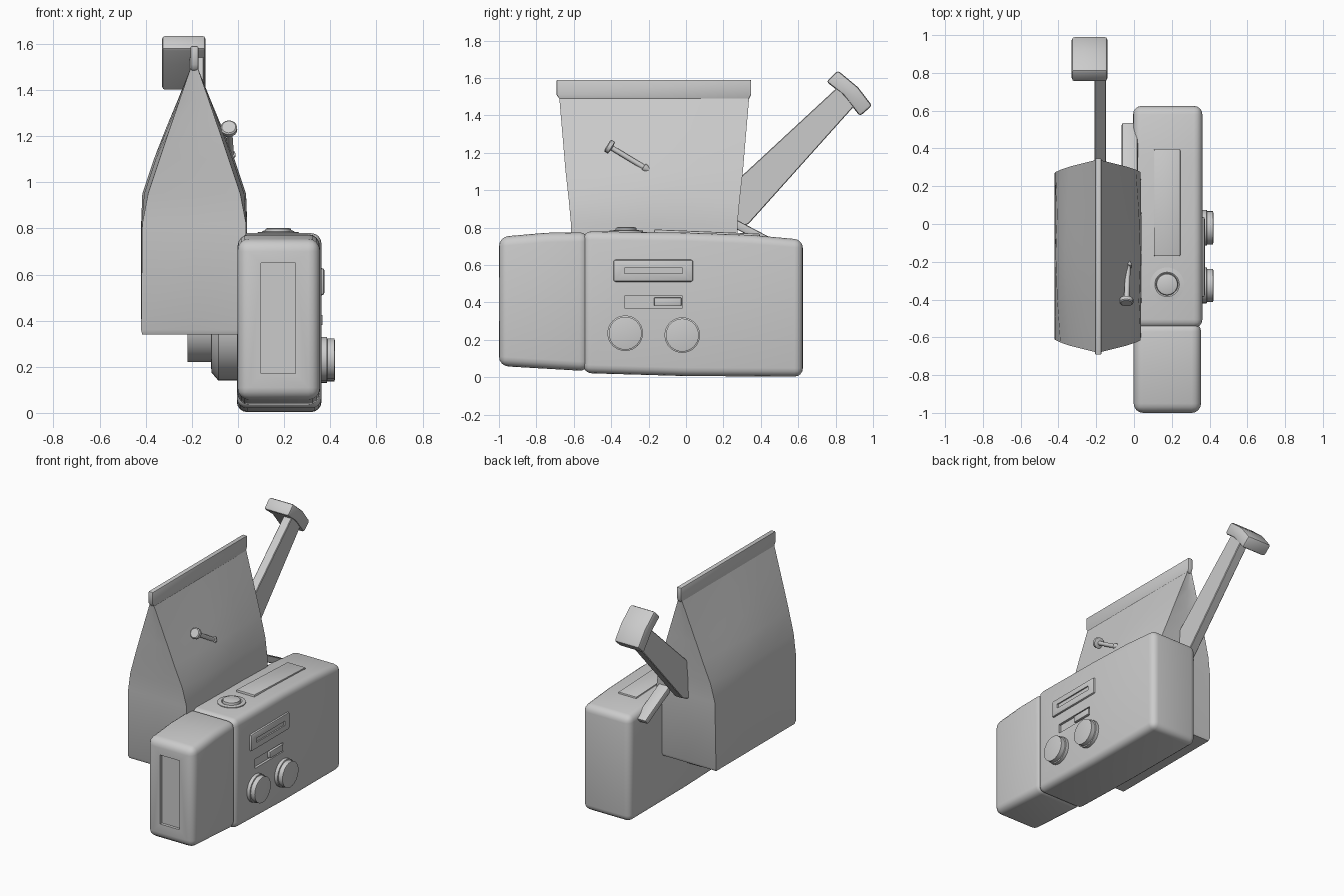
import bpy, bmesh, math
from mathutils import Vector, Matrix

if "Cube" in bpy.data.objects:
    bpy.data.objects.remove(bpy.data.objects["Cube"])


def finish(bm, name, bevel=0, segs=3, cuts=()):
    """Turn a bmesh into an object, bevel it, cut recesses, smooth it."""
    bmesh.ops.recalc_face_normals(bm, faces=bm.faces[:])
    me = bpy.data.meshes.new(name)
    bm.to_mesh(me)
    bm.free()
    ob = bpy.data.objects.new(name, me)
    bpy.context.collection.objects.link(ob)
    bpy.ops.object.select_all(action='DESELECT')
    bpy.context.view_layer.objects.active = ob
    ob.select_set(True)
    if bevel:
        m = ob.modifiers.new("bevel", 'BEVEL')
        m.width, m.segments = bevel, segs
        m.limit_method, m.angle_limit = 'ANGLE', math.radians(40)
        bpy.ops.object.modifier_apply(modifier=m.name)
    for c in cuts:
        m = ob.modifiers.new("recess", 'BOOLEAN')
        m.operation, m.solver, m.object = 'DIFFERENCE', 'EXACT', c
        bpy.ops.object.modifier_apply(modifier=m.name)
        bpy.data.objects.remove(c)
    bpy.ops.object.shade_smooth_by_angle(angle=math.radians(35))
    return ob


def box(name, lo, hi, bevel=0, segs=2, cuts=()):
    bm = bmesh.new()
    lo, hi = Vector(lo), Vector(hi)
    mid, size = (lo + hi) / 2, hi - lo
    bmesh.ops.create_cube(bm, size=1, matrix=Matrix.Translation(mid) @ Matrix.Diagonal((*size, 1)))
    return finish(bm, name, bevel, segs, cuts)


def side_profile(name, pts, x0, x1, bevel=0, segs=3, cuts=()):
    """Extrude a (y, z) outline along x."""
    bm = bmesh.new()
    f = bm.faces.new([bm.verts.new((x0, y, z)) for y, z in pts])
    r = bmesh.ops.extrude_face_region(bm, geom=[f])
    bmesh.ops.translate(bm, vec=(x1 - x0, 0, 0), verts=[v for v in r['geom'] if isinstance(v, bmesh.types.BMVert)])
    return finish(bm, name, bevel, segs, cuts)


def lathe(name, start, direction, profile, sides=32):
    """Stack (distance, radius) rings along a direction."""
    q = Vector(direction).to_track_quat('Z', 'Y')
    bm = bmesh.new()
    rings = []
    for d, r in profile:
        rings.append([bm.verts.new(Vector(start) + q @ Vector((r * math.cos(2 * math.pi * i / sides),
                      r * math.sin(2 * math.pi * i / sides), d))) for i in range(sides)])
    loft(bm, rings)
    return finish(bm, name)


def loft(bm, rings):
    for a, b in zip(rings, rings[1:]):
        n = len(a)
        for i in range(n):
            bm.faces.new((a[i], a[(i + 1) % n], b[(i + 1) % n], b[i]))
    bm.faces.new(rings[0][::-1])
    bm.faces.new(rings[-1])


# camera body: main block and narrower end block with recessed panel
slot = box("slot_cutter", (0.345, -0.33, 0.37), (0.45, -0.02, 0.435))
side_profile("camera_body", [(-0.55, 0.022), (0, 0.006), (0.625, 0.003), (0.625, 0.735),
             (0.35, 0.76), (0, 0.773), (-0.55, 0.78)], -0.005, 0.362, 0.045, 4, [slot])
panel = box("panel_cutter", (0.10, -1.1, 0.17), (0.25, -0.98, 0.65))
side_profile("camera_end", [(-1, 0.06), (-0.52, 0.032), (-0.52, 0.775), (-0.75, 0.772), (-1, 0.75)],
             -0.002, 0.355, 0.05, 4, [panel])

# controls on the right face
for i, (y, z) in enumerate([(-0.325, 0.235), (-0.02, 0.225)]):
    lathe(f"knob_{i + 1}", (0.34, y, z), (1, 0, 0),
          [(0, 0.095), (0.045, 0.095), (0.047, 0.088), (0.078, 0.088), (0.08, 0.08)])
box("switch", (0.34, -0.17, 0.38), (0.367, -0.025, 0.425), 0.003)
window = box("window_cutter", (0.366, -0.33, 0.555), (0.40, -0.02, 0.585))
box("window_frame", (0.34, -0.388, 0.51), (0.375, 0.038, 0.628), 0.012, 2, [window])

# top plate and shutter button
side_profile("top_plate", [(-0.17, 0.75), (0.395, 0.73), (0.395, 0.767), (-0.17, 0.79)], 0.105, 0.245, 0.006, 2)
lathe("shutter_button", (0.175, -0.32, 0.75), (0, 0, 1),
      [(0, 0.09), (0.033, 0.09), (0.036, 0.065), (0.03, 0.058), (0.048, 0.055), (0.052, 0.045)])

# stepped lens facing the bag
lathe("lens", (0.01, -0.15, 0.38), (-1, 0, 0),
      [(0, 0.24), (0.095, 0.24), (0.125, 0.205), (0.128, 0.16), (0.228, 0.16), (0.228, 0.13), (0.2, 0.12)], 40)

# paper bag with tapered sides and side gussets
bm = bmesh.new()
rows = [(0.34, 0.225, 0.225, 0.43, 0.43), (0.36, 0.23, 0.23, 0.44, 0.438),
        (0.82, 0.225, 0.23, 0.445, 0.443), (0.95, 0.20, 0.225, 0.457, 0.45),
        (1.10, 0.15, 0.175, 0.474, 0.464), (1.22, 0.11, 0.128, 0.484, 0.474),
        (1.36, 0.062, 0.07, 0.496, 0.486), (1.50, 0.014, 0.014, 0.508, 0.50)]
rings = []
for z, hx, bulge, ly, gy in rows:
    mid = (hx + 2 * bulge) / 3
    sec = [(0, -gy), (hx, -ly), (mid, -ly / 2), (bulge, 0), (mid, ly / 2), (hx, ly),
           (0, gy), (-hx, ly), (-mid, ly / 2), (-bulge, 0), (-mid, -ly / 2), (-hx, -ly)]
    rings.append([bm.verts.new((-0.19 + x, -0.17 + y, z)) for x, y in sec])
loft(bm, rings)
finish(bm, "paper_bag")
side_profile("bag_top_fold", [(-0.675, 1.485), (0.335, 1.485), (0.348, 1.51), (0.348, 1.59),
             (-0.692, 1.59), (-0.692, 1.51)], -0.206, -0.172, 0.006, 2)

# hammer sticking out of the bag
side_profile("hammer_handle", [(0.10, 0.90), (0.24, 0.78), (0.335, 0.82), (0.90, 1.45), (0.81, 1.55), (0.20, 0.985)],
             -0.21, -0.148, 0.004, 1)
side_profile("hammer_head", [(0.75, 1.58), (0.84, 1.51), (0.93, 1.395), (0.995, 1.452), (0.92, 1.55), (0.812, 1.64)],
             -0.33, -0.14, 0.015, 2)

# slanted bar between bag and camera
side_profile("slanted_bar", [(0.12, 0.87), (0.51, 0.665), (0.54, 0.70), (0.14, 0.91)], -0.065, 0.02, 0.01, 2)

# nail through the bag
head, tip = Vector((-0.04, -0.42, 1.24)), Vector((-0.03, -0.18, 1.095))
lathe("nail", head, tip - head,
      [(0, 0.03), (0.005, 0.036), (0.025, 0.036), (0.03, 0.014), (0.225, 0.014),
       (0.227, 0.021), (0.24, 0.021), (0.28, 0.002)], 16)
